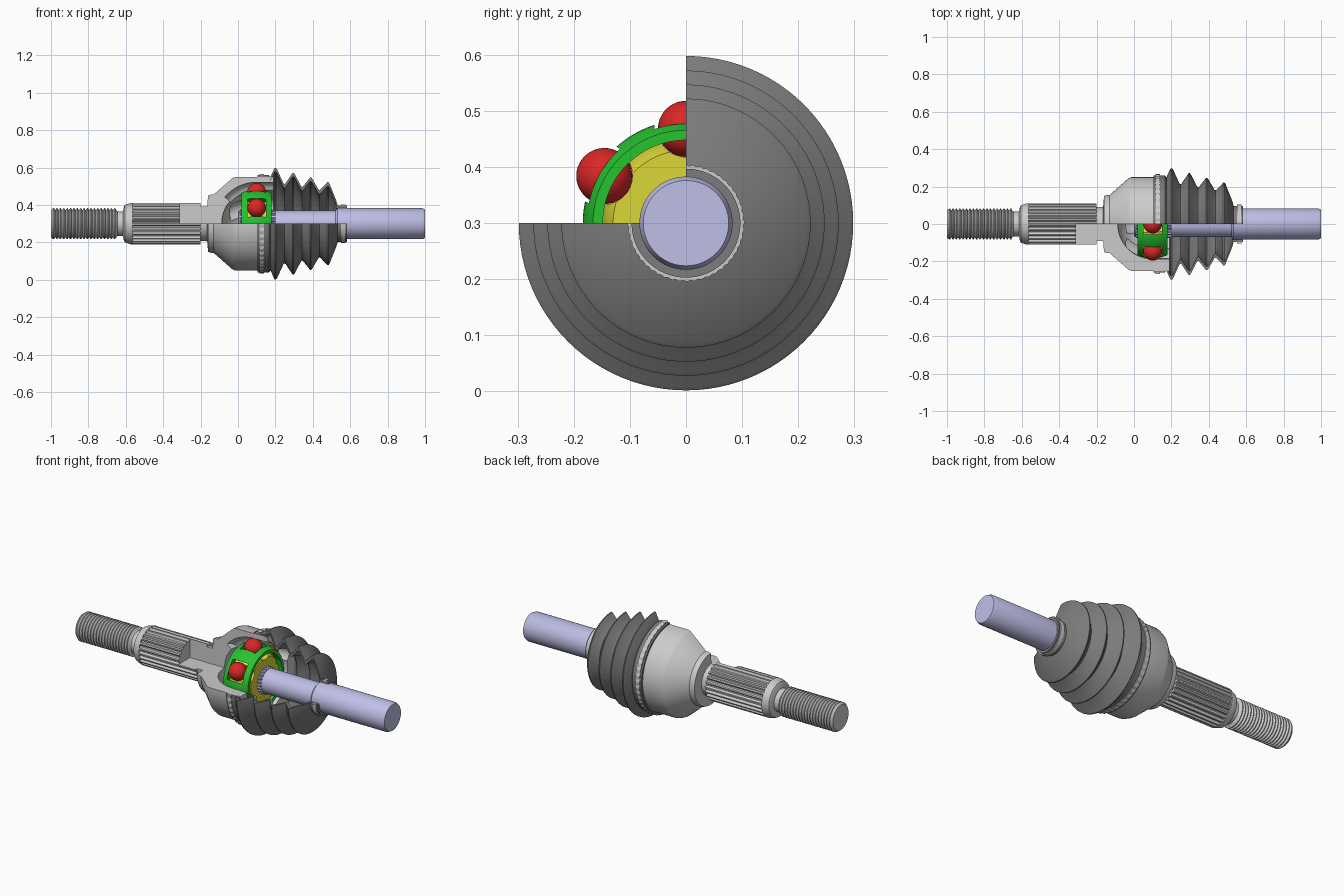
import bpy, bmesh
from math import sin, cos, radians, pi, sqrt

if "Cube" in bpy.data.objects:
    bpy.data.objects.remove(bpy.data.objects["Cube"])

AXIS_Z = 0.3   # height of the joint axis
CX = 0.1       # centre of the ball joint along x


def place(x, r, a, t=0.0):
    """Point at radius r, angle a round the axis, shifted t sideways."""
    return (x, r * cos(a) - t * sin(a), AXIS_Z + r * sin(a) + t * cos(a))


def colour(obj, rgb):
    if rgb:
        mat = bpy.data.materials.new(obj.name + "_colour")
        mat.diffuse_color = (*rgb, 1)
        mat.use_nodes = True
        mat.node_tree.nodes["Principled BSDF"].inputs["Base Color"].default_value = mat.diffuse_color
        obj.data.materials.append(mat)


def smooth(obj, angle=32):
    bpy.ops.object.select_all(action='DESELECT')
    obj.select_set(True)
    bpy.context.view_layer.objects.active = obj
    bpy.ops.object.shade_smooth_by_angle(angle=radians(angle))


def finish(bm, name, rgb=None):
    bmesh.ops.remove_doubles(bm, verts=bm.verts, dist=1e-5)
    bmesh.ops.recalc_face_normals(bm, faces=bm.faces)
    mesh = bpy.data.meshes.new(name)
    bm.to_mesh(mesh)
    bm.free()
    obj = bpy.data.objects.new(name, mesh)
    bpy.context.collection.objects.link(obj)
    colour(obj, rgb)
    smooth(obj)
    return obj


def revolve(name, profile, full=True, n=96, bump=None, rgb=None):
    """Spin a closed (x, r) profile; full=False leaves the front upper quarter open."""
    bm = bmesh.new()
    steps = n if full else n * 3 // 4 + 1
    rings = []
    for k in range(steps):
        s = bump(k) if bump else 1
        rings.append([bm.verts.new(place(x, r * s, pi + 2 * pi * k / n)) for x, r in profile])
    m = len(profile)
    for k in range(steps if full else steps - 1):
        a, b = rings[k], rings[(k + 1) % steps]
        for i in range(m):
            j = (i + 1) % m
            if profile[i][1] or profile[j][1]:
                bm.faces.new((a[i], a[j], b[j], b[i]))
    if not full:
        bm.faces.new(rings[0])
        bm.faces.new(rings[-1])
    return finish(bm, name, rgb)


def carve(obj, cutter):
    mod = obj.modifiers.new("carve", 'BOOLEAN')
    mod.operation, mod.solver, mod.object = 'DIFFERENCE', 'EXACT', cutter
    bpy.ops.object.select_all(action='DESELECT')
    bpy.context.view_layer.objects.active = obj
    obj.select_set(True)
    bpy.ops.object.modifier_apply(modifier=mod.name)
    smooth(obj)


def sphere_arc(radius, x0, x1, n):
    xs = [x0 + (x1 - x0) * i / n for i in range(n + 1)]
    return [(x, sqrt(max(0, radius ** 2 - (x - CX) ** 2))) for x in xs]


BALL_ANGLES = [radians(30 + 60 * i) for i in range(6)]
DARK = (0.2, 0.2, 0.2)

# threaded stub with its relief neck and the chamfer up to the splines
stub = [(-1, 0), (-1, 0.073)]
threads = 19
for i in range(threads):
    x = -0.995 + i * 0.345 / threads
    stub += [(x + 0.007, 0.083), (x + 0.011, 0.083), (x + 0.018, 0.072)]
stub += [(-0.645, 0.066), (-0.615, 0.066), (-0.61, 0.09), (-0.605, 0.1),
         (-0.575, 0.11), (-0.565, 0.11), (-0.565, 0)]
revolve("threaded_stub", stub, n=64)


# splined shank: whole at the outer end, cut open near the bell
def spline(k):
    return 1 if k % 4 in (0, 1) else 0.89


revolve("splined_shank", [(-0.565, 0), (-0.565, 0.11), (-0.31, 0.11), (-0.31, 0)], bump=spline)
revolve("splined_shank_cut", [(-0.31, 0), (-0.31, 0.11), (-0.2, 0.11), (-0.2, 0)],
        full=False, bump=spline)

# bell housing with spherical cavity
bell_profile = [(-0.2, 0), (-0.2, 0.092), (-0.165, 0.092), (-0.16, 0.15), (-0.145, 0.156),
                (-0.13, 0.156), (-0.03, 0.244), (-0.015, 0.25), (0.19, 0.25), (0.19, 0.187)]
for i in range(15):
    a = pi / 2 * i / 14
    bell_profile.append((CX - 0.187 * sin(a), 0.187 * cos(a) if i < 14 else 0))
bell = revolve("bell_housing", bell_profile, full=False)

# inner race
race = revolve("inner_race", [(0.025, 0.066)] + sphere_arc(0.15, 0.025, 0.175, 14)
               + [(0.175, 0.066)], rgb=(0.72, 0.68, 0.04))

# ball tracks carved into the bell and the race
bm = bmesh.new()
path = [(0.26, 0.17, 0.0)]
for i in range(13):
    p = radians(50) * i / 12
    path.append((CX - 0.17 * sin(p), 0.17 * cos(p), p))
for ang in BALL_ANGLES:
    rings = []
    for x, r, p in path:
        ring = []
        for k in range(28):
            u = 0.052 * cos(2 * pi * (k + 0.5) / 28)
            t = 0.052 * sin(2 * pi * (k + 0.5) / 28)
            ring.append(bm.verts.new(place(x - u * sin(p), r + u * cos(p), ang, t)))
        rings.append(ring)
    for a, b in zip(rings, rings[1:]):
        for k in range(28):
            bm.faces.new((a[k], a[k - 1], b[k - 1], b[k]))
    bm.faces.new(rings[0])
    bm.faces.new(rings[-1])
tracks = finish(bm, "track_cutter")
carve(bell, tracks)
carve(race, tracks)

# ball cage with six windows
cage = revolve("ball_cage", [(0.02, 0.148)] + sphere_arc(0.184, 0.02, 0.18, 12)
               + [(0.18, 0.148)], rgb=(0.02, 0.55, 0.03))
bm = bmesh.new()
for ang in BALL_ANGLES:
    v = [[[bm.verts.new(place(CX + sx * 0.05, r, ang, st * 0.056)) for st in (-1, 1)]
          for r in (0.125, 0.22)] for sx in (-1, 1)]
    for s in (0, 1):
        bm.faces.new((v[s][0][0], v[s][0][1], v[s][1][1], v[s][1][0]))
        bm.faces.new((v[0][s][0], v[0][s][1], v[1][s][1], v[1][s][0]))
        bm.faces.new((v[0][0][s], v[0][1][s], v[1][1][s], v[1][0][s]))
windows = finish(bm, "window_cutter")
carve(cage, windows)
for cutter in (tracks, windows):
    bpy.data.objects.remove(cutter)

# balls
for i, ang in enumerate(BALL_ANGLES):
    bpy.ops.mesh.primitive_uv_sphere_add(segments=40, ring_count=20, radius=0.05,
                                         location=place(CX, 0.168, ang))
    ball = bpy.context.object
    ball.name = f"ball_{i + 1}"
    colour(ball, (0.7, 0.02, 0.02))
    smooth(ball)

# drive shaft and the splines that hold the race
PURPLE = (0.52, 0.52, 0.8)
revolve("drive_shaft", [(0, 0), (0, 0.064), (0.006, 0.07), (0.52, 0.07), (0.532, 0.083),
                        (0.985, 0.083), (1, 0.076), (1, 0)], rgb=PURPLE)
revolve("shaft_splines", [(0.01, 0.06), (0.01, 0.076), (0.2, 0.076), (0.2, 0.06)],
        bump=lambda k: 1 if k % 4 in (0, 1) else 0.91, rgb=PURPLE)

# bellows boot, open in the front upper quarter
outer = [(0.105, 0.26), (0.165, 0.26), (0.174, 0.25)]
peaks = [(0.2, 0.298), (0.295, 0.272), (0.388, 0.247), (0.48, 0.222)]
valleys = [(0.249, 0.212), (0.343, 0.197), (0.436, 0.18)]
for i, (x, r) in enumerate(peaks):
    outer += [(x - 0.008, r - 0.007), (x - 0.003, r), (x + 0.003, r), (x + 0.009, r - 0.007)]
    if i < 3:
        x, r = valleys[i]
        outer += [(x - 0.006, r + 0.004), (x, r), (x + 0.006, r + 0.004)]
outer += [(0.525, 0.125), (0.533, 0.097)]
inner = [(x, r - (0.012 if x < 0.17 else 0.022)) for x, r in outer]
inner[-1] = (0.525, 0.082)
boot = outer + [(0.583, 0.097), (0.583, 0.082)] + inner[::-1]
revolve("bellows_boot", boot, full=False, rgb=DARK)


# knurled clamp bands
def knurl(k):
    return 1 if k % 4 < 2 else 0.985


for name, x, r in (("large_clamp", 0.115, 0.267), ("small_clamp", 0.55, 0.104)):
    revolve(name, [(x, r - 0.012), (x, r), (x + 0.025, r), (x + 0.025, r - 0.012)],
            full=False, n=192, bump=knurl)
